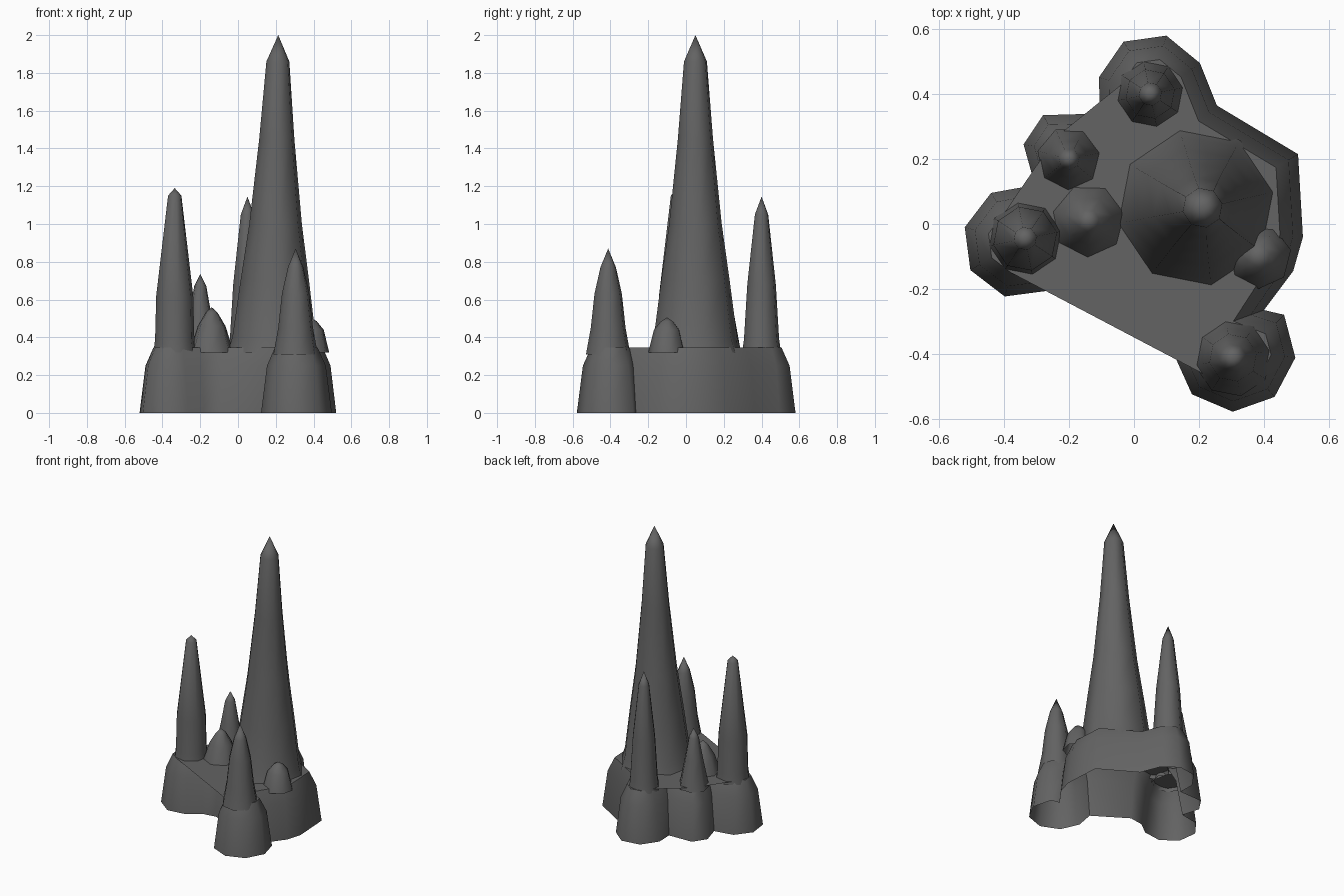
import bpy, bmesh, math
from mathutils import Vector

if "Cube" in bpy.data.objects:
    bpy.data.objects.remove(bpy.data.objects["Cube"])

stone = bpy.data.materials.new("dark_grey_stone")
stone.use_nodes = True
grey = 0.125
colour = (grey, grey, grey, 1)
stone.diffuse_color = colour
stone.node_tree.nodes["Principled BSDF"].inputs["Base Color"].default_value = colour


def loft(name, rings, tip=None):
    """Skin a stack of equal rings, open below, closed by a tip or flat cap."""
    bm = bmesh.new()
    loops = [[bm.verts.new(point) for point in ring] for ring in rings]
    count = len(loops[0])
    for low, high in zip(loops, loops[1:]):
        for i in range(count):
            j = (i + 1) % count
            bm.faces.new((low[i], low[j], high[j], high[i]))
    if tip:
        peak = bm.verts.new(tip)
        for i in range(count):
            bm.faces.new((loops[-1][i], loops[-1][(i + 1) % count], peak))
    else:
        cap = bm.faces.new(loops[-1])
        bmesh.ops.triangulate(bm, faces=[cap])
    mesh = bpy.data.meshes.new(name)
    bm.to_mesh(mesh)
    bm.free()
    mesh.materials.append(stone)
    obj = bpy.data.objects.new(name, mesh)
    bpy.context.collection.objects.link(obj)
    bpy.ops.object.select_all(action="DESELECT")
    obj.select_set(True)
    bpy.context.view_layer.objects.active = obj
    bpy.ops.object.shade_smooth_by_angle(angle=math.radians(60))


def spire(name, x, y, height, profile, lean=0.0, sides=8):
    """Tapering spire through (height, radius) pairs, rooted in the base."""
    rings = []
    for z, radius in profile:
        angles = [0.2 + math.tau * i / sides for i in range(sides)]
        rings.append([(x + lean * z + radius * math.cos(a),
                       y + radius * math.sin(a), z) for a in angles])
    loft(name, rings, (x + lean * height, y, height))


def lobe(x, y, radius, start, end, count):
    """Points along an arc, in degrees, for one rounded lobe of the base."""
    angles = [math.radians(start + (end - start) * i / (count - 1))
              for i in range(count)]
    return [(x + radius * math.cos(a), y + radius * math.sin(a)) for a in angles]


def inset(points, distance, z):
    """Move a closed outline inwards and place it at height z."""
    result = []
    for i, point in enumerate(points):
        here = Vector(point)
        before = (here - Vector(points[i - 1])).normalized()
        after = (Vector(points[(i + 1) % len(points)]) - here).normalized()
        normal_a = Vector((-before.y, before.x))
        normal_b = Vector((-after.y, after.x))
        miter = (normal_a + normal_b).normalized()
        moved = here + miter * distance / max(miter.dot(normal_a), 0.7)
        result.append((moved.x, moved.y, z))
    return result


# Lobed base with a rounded shoulder, hollow underneath
front_lobe = lobe(.31, -.39, .188, 183, 396, 6)
right_edge = [(.4, -.265), (.49, -.145), (.52, -.04), (.505, .215), (.255, .365)]
back_lobe = lobe(.055, .42, .166, 27, 169, 4)
back_edge = [(-.105, .34), (-.28, .335), (-.34, .245), (-.305, .12)]
left_lobe = lobe(-.353, -.055, .174, 120, 300, 5)
front_edge = [(-.18, -.14), (-.08, -.125), (.145, -.27)]
outline = front_lobe + right_edge + back_lobe + back_edge + left_lobe + front_edge
loft("rock_base", [
    inset(outline, 0, 0),
    inset(outline, .03, .25),
    inset(outline, .07, .345),
])

# Tall central spire
spire("main_spire", .185, .05, 2, [
    (.32, .25), (.4, .225), (.7, .185), (1, .142), (1.45, .095), (1.86, .062)],
    lean=.014)

# Three outer spires
spire("left_spire", -.335, -.045, 1.19, [
    (.32, .115), (.39, .106), (.62, .1), (1.15, .036)])
spire("back_spire", .05, .4, 1.145, [
    (.32, .105), (.39, .095), (.68, .077), (1.05, .036)])
spire("front_spire", .305, -.412, .87, [
    (.31, .12), (.45, .094), (.63, .074), (.77, .042)])

# Short growths between them
spire("back_left_spire", -.2, .2, .735, [
    (.32, .1), (.52, .06), (.67, .033)], sides=7)
spire("middle_bump", -.14, .01, .56, [
    (.32, .12), (.46, .075), (.53, .033)], sides=7)
spire("right_bump", .385, -.1, .505, [
    (.32, .1), (.44, .07), (.485, .033)], sides=7)
